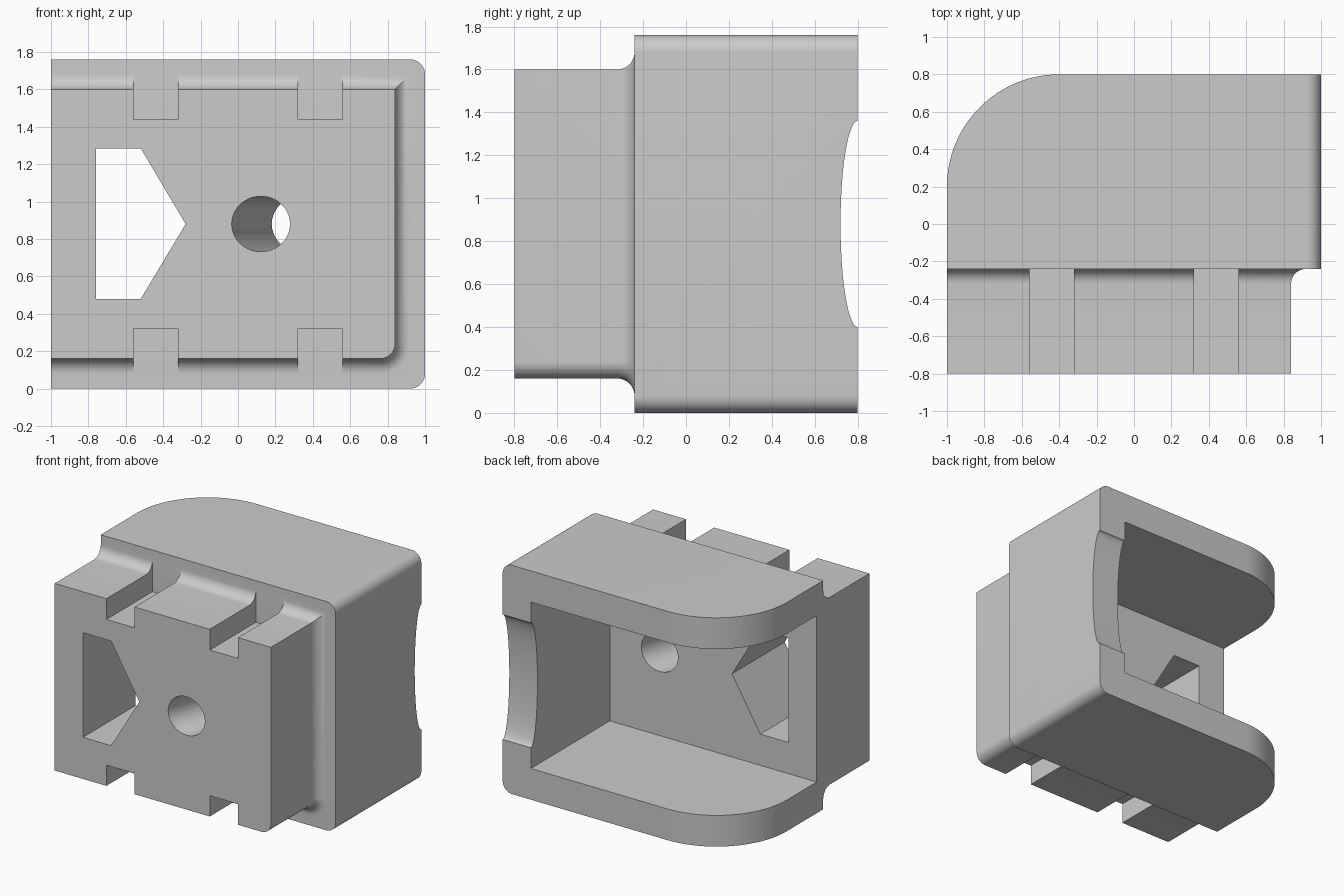
import bpy, bmesh
from math import sin, cos, pi, sqrt, tan, atan

cube = bpy.data.objects.get("Cube")
if cube:
    bpy.data.objects.remove(cube)

grey = bpy.data.materials.new("plain_grey")
grey.use_nodes = True
grey.diffuse_color = (0.6, 0.6, 0.6, 1)
grey.node_tree.nodes["Principled BSDF"].inputs["Base Color"].default_value = (0.6, 0.6, 0.6, 1)


def arc(cx, cy, rx, ry, start, end, n=12):
    steps = [start + (end - start) * i / n for i in range(n + 1)]
    return [(cx + rx * cos(a), cy + ry * sin(a)) for a in steps]


def loft(name, rings):
    """Closed solid through a stack of matching rings."""
    bm = bmesh.new()
    loops = [[bm.verts.new(p) for p in ring] for ring in rings]
    n = len(loops[0])
    for a, b in zip(loops, loops[1:]):
        for i in range(n):
            j = (i + 1) % n
            bm.faces.new((a[i], a[j], b[j], b[i]))
    bm.faces.new(loops[0])
    bm.faces.new(loops[-1])
    bmesh.ops.recalc_face_normals(bm, faces=bm.faces)
    mesh = bpy.data.meshes.new(name)
    bm.to_mesh(mesh)
    bm.free()
    mesh.materials.append(grey)
    obj = bpy.data.objects.new(name, mesh)
    bpy.context.collection.objects.link(obj)
    return obj


def prism(name, profile, axis, lo, hi):
    place = {"x": lambda p, t: (t, p[0], p[1]),
             "y": lambda p, t: (p[0], t, p[1]),
             "z": lambda p, t: (p[0], p[1], t)}[axis]
    return loft(name, [[place(p, t) for p in profile] for t in (lo, hi)])


def rect(x0, x1, z0, z1):
    return [(x0, z0), (x1, z0), (x1, z1), (x0, z1)]


def combine(target, other, operation):
    mod = target.modifiers.new("combine", "BOOLEAN")
    mod.operation = operation
    mod.solver = "EXACT"
    mod.object = other
    bpy.context.view_layer.objects.active = target
    bpy.ops.object.modifier_apply(modifier=mod.name)
    bpy.data.objects.remove(other)


R = 0.08          # edge rounding
MID = 0.88        # middle height

# Rear housing with rounded right-hand edges
profile = ([(-1, 0)] + arc(1 - R, R, R, R, -pi / 2, 0)
           + arc(1 - R, 1.76 - R, R, R, 0, pi / 2) + [(-1, 1.76)])
housing = prism("housing", profile, "y", -0.24, 0.8)


# Front block flaring into the housing with a concave fillet
def block_ring(y, d):
    pts = ([(-1, 0.16 - d)] + arc(0.84 - R, 0.16 + R, R + d, R + d, -pi / 2, 0)
           + [(0.84 + d, 1.6 + d), (-1, 1.6 + d)])
    return [(x, y, z) for x, z in pts]


rings = [block_ring(-0.8, 0)]
for i in range(11):
    a = pi / 2 * i / 10
    rings.append(block_ring(-0.24 - R + R * sin(a), R - R * cos(a)))
rings.append(block_ring(-0.2, R))
block = loft("front_block", rings)

# Two slots across the top and bottom of the block
for x0 in (-0.56, 0.32):
    for z0, z1 in ((1.44, 2), (-0.2, 0.32)):
        combine(block, prism("slot", rect(x0, x0 + 0.24, z0, z1), "y", -1, -0.1), "DIFFERENCE")

combine(housing, block, "UNION")

# Cavity open to the back and the side
combine(housing, prism("cavity", rect(-1.2, 0.76, 0.24, 1.52), "y", -0.16, 1), "DIFFERENCE")

# Large rounded rear corner
corner = arc(-0.4, 0.2, 0.6, 0.6, pi, pi / 2, 32) + [(-0.4, 1), (-1.2, 1), (-1.2, 0.2)]
combine(housing, prism("corner", corner, "z", -0.2, 2), "DIFFERENCE")

# Shallow elliptical notch in the rear edge of the side wall
notch = arc(0.8, MID, 0.08, 0.48, pi / 2, 3 * pi / 2, 40) + [(1, MID - 0.48), (1, MID + 0.48)]
combine(housing, prism("notch", notch, "x", 0.6, 1.2), "DIFFERENCE")

# Five-sided window
window = [(-0.76, 0.48), (-0.52, 0.48), (-0.28, MID), (-0.52, 1.285), (-0.76, 1.285)]
combine(housing, prism("window", window, "y", -1, 0.1), "DIFFERENCE")

# Slanted round hole
slope = 0.335
radius = 0.148
stretch = radius * sqrt(1 + slope * slope)
hole = [[(x + slope * (y + 0.8), y, z)
         for x, z in arc(0.122, MID, stretch, radius, 0, 2 * pi, 48)[:-1]]
        for y in (-1, 0.1)]
combine(housing, loft("hole", hole), "DIFFERENCE")

# Shading
bpy.ops.object.select_all(action="DESELECT")
housing.select_set(True)
bpy.context.view_layer.objects.active = housing
bpy.ops.object.shade_smooth_by_angle(angle=pi / 6)
